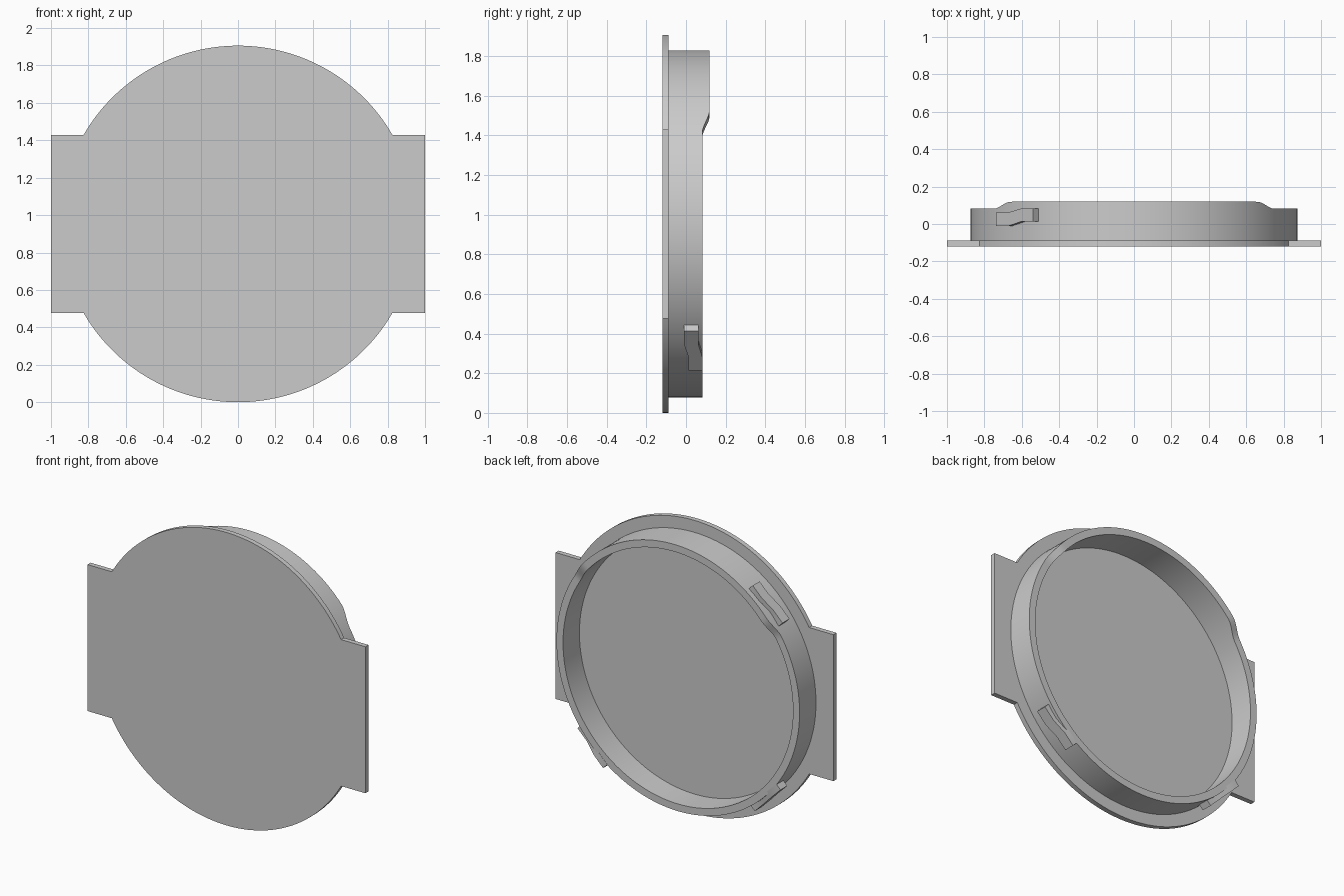
import bpy, bmesh, math
from mathutils import Matrix, Vector

cube = bpy.data.objects.get("Cube")
if cube:
    bpy.data.objects.remove(cube, do_unlink=True)

R = 0.953                 # disc radius, also the centre height
BACK, FRONT = -0.087, -0.119

grey = bpy.data.materials.new("light grey")
grey.use_nodes = True
color = (0.6, 0.6, 0.6, 1)
grey.diffuse_color = color
grey.node_tree.nodes["Principled BSDF"].inputs["Base Color"].default_value = color


def finish(name, bm):
    bmesh.ops.recalc_face_normals(bm, faces=bm.faces)
    mesh = bpy.data.meshes.new(name)
    bm.to_mesh(mesh)
    bm.free()
    obj = bpy.data.objects.new(name, mesh)
    bpy.context.collection.objects.link(obj)
    mesh.materials.append(grey)
    bpy.ops.object.select_all(action='DESELECT')
    obj.select_set(True)
    bpy.context.view_layer.objects.active = obj
    bpy.ops.object.shade_smooth_by_angle(angle=math.radians(30))
    return obj


def extrude_outline(points, offset):
    bm = bmesh.new()
    face = bm.faces.new([bm.verts.new(p) for p in points])
    new = bmesh.ops.extrude_face_region(bm, geom=[face])["geom"]
    verts = [v for v in new if isinstance(v, bmesh.types.BMVert)]
    bmesh.ops.translate(bm, verts=verts, vec=offset)
    return bm


def polar(radius, angle, y):
    return Vector((radius * math.cos(angle), y, R + radius * math.sin(angle)))


# Front plate: disc with a square-ended tab on each side
def arc(start, end, steps=64):
    return [polar(R, math.radians(start + (end - start) * i / steps), FRONT)
            for i in range(steps + 1)]


half = R / 2
outline = arc(30, 150) + [(-1, FRONT, R + half), (-1, FRONT, R - half)]
outline += arc(210, 330) + [(1, FRONT, R - half), (1, FRONT, R + half)]
finish("front_plate", extrude_outline(outline, (0, BACK - FRONT, 0)))


# Collar ring: rim rises smoothly along the upper part
def rim_height(angle):
    elevation = math.degrees(math.asin(math.sin(angle)))
    t = min(max((elevation - 31.5) / 9.5, 0), 1)
    return 0.082 + 0.037 * t * t * (3 - 2 * t)


bm = bmesh.new()
SEGMENTS = 240
sections = []
for i in range(SEGMENTS):
    a = math.tau * i / SEGMENTS
    top = rim_height(a)
    sections.append([bm.verts.new(polar(r, a, y)) for r, y in
                     ((0.875, BACK), (0.875, top), (0.828, top), (0.828, BACK))])
for i, s in enumerate(sections):
    n = sections[(i + 1) % SEGMENTS]
    for k in range(4):
        j = (k + 1) % 4
        bm.faces.new((s[k], s[j], n[j], n[k]))
finish("collar_ring", bm)

# Three stepped locking lugs, tangent to the ring
profile = [(0.141, -0.01), (0.045, -0.01), (-0.05, 0.013), (-0.141, 0.013),
           (-0.141, 0.083), (-0.05, 0.083), (0.045, 0.062), (0.141, 0.062)]
for name, degrees in (("upper_right_lug", 135), ("lower_right_lug", 225), ("lower_left_lug", 315)):
    bm = extrude_outline([(0.86, y, s) for s, y in profile], (0.043, 0, 0))
    turn = Matrix.Translation((0, 0, R)) @ Matrix.Rotation(-math.radians(degrees), 4, 'Y')
    bmesh.ops.transform(bm, matrix=turn, verts=bm.verts)
    finish(name, bm)
